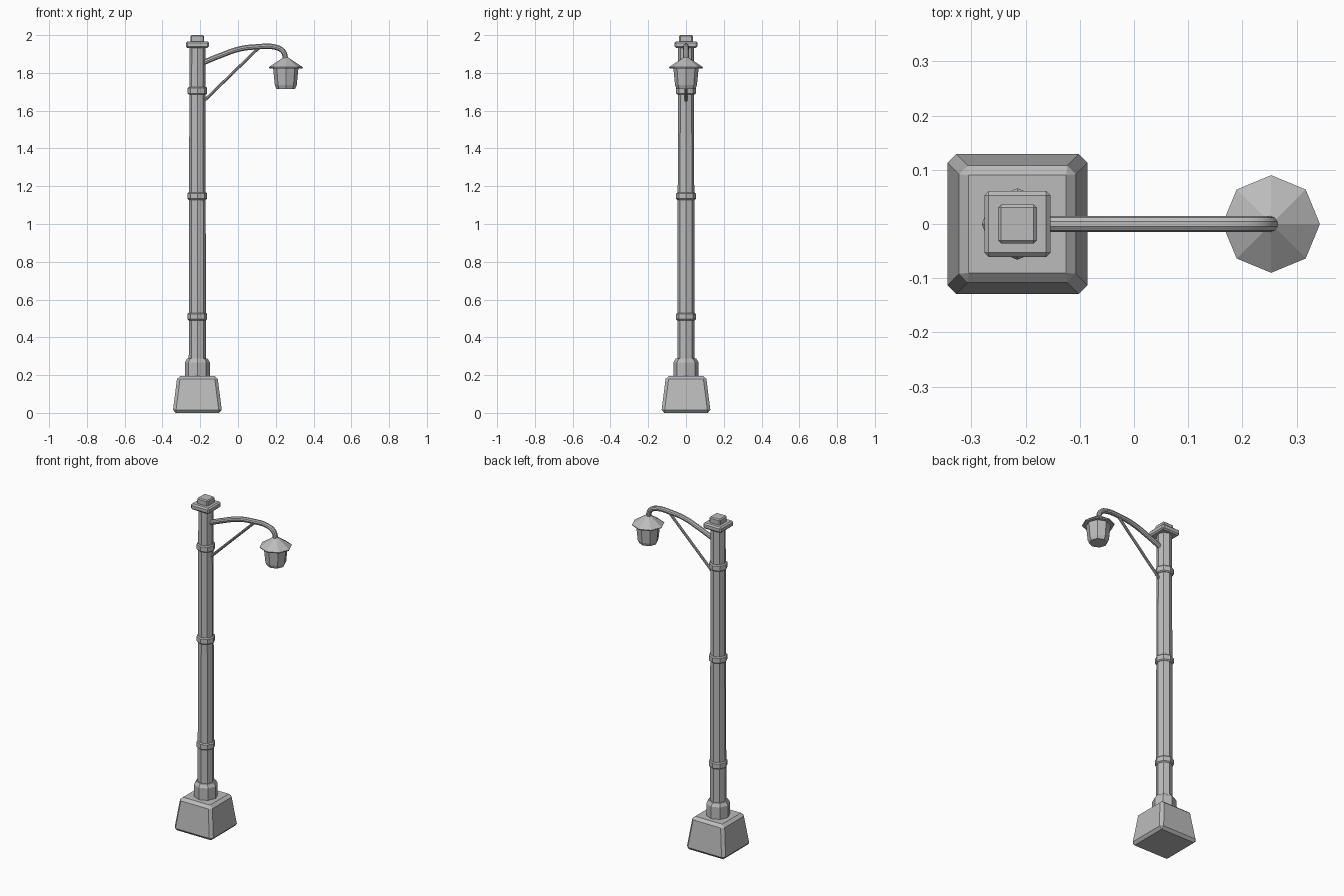
import bpy
import bmesh
from math import cos, sin, pi

cube = bpy.data.objects.get("Cube")
if cube:
    bpy.data.objects.remove(cube, do_unlink=True)

POST_X = -0.215
LAMP_X = 0.253

metal = bpy.data.materials.new("grey metal")
metal.use_nodes = True
GREY = (0.5, 0.5, 0.5, 1)
metal.diffuse_color = GREY
metal.node_tree.nodes["Principled BSDF"].inputs["Base Color"].default_value = GREY


def add_mesh(name, bm, x):
    bmesh.ops.recalc_face_normals(bm, faces=bm.faces)
    mesh = bpy.data.meshes.new(name)
    bm.to_mesh(mesh)
    bm.free()
    mesh.materials.append(metal)
    obj = bpy.data.objects.new(name, mesh)
    obj.location.x = x
    bpy.context.collection.objects.link(obj)
    return obj


def lathe(name, x, profile, sides=8):
    """Closed flat-sided solid from (radius, height) pairs, corners on the axes."""
    bm = bmesh.new()
    rings = [[bm.verts.new((r * cos(2 * pi * i / sides), r * sin(2 * pi * i / sides), z))
              for i in range(sides)] for r, z in profile]
    for low, high in zip(rings, rings[1:]):
        for i in range(sides):
            j = (i + 1) % sides
            bm.faces.new((low[i], low[j], high[j], high[i]))
    bm.faces.new(rings[0])
    bm.faces.new(rings[-1])
    return add_mesh(name, bm, x)


def block(name, x, low_half, high_half, z0, z1, chamfer):
    """Square block, optionally tapered, with chamfered edges."""
    bm = bmesh.new()
    bmesh.ops.create_cube(bm, size=2)
    for v in bm.verts:
        top = v.co.z > 0
        half = high_half if top else low_half
        v.co = (v.co.x * half, v.co.y * half, z1 if top else z0)
    bmesh.ops.bevel(bm, geom=bm.edges[:], offset=chamfer, segments=1,
                    profile=0.5, affect='EDGES')
    return add_mesh(name, bm, x)


def tube(name, points, radius):
    """Round tube through (x, z) points, turned into a mesh."""
    curve = bpy.data.curves.new(name, 'CURVE')
    curve.dimensions = '3D'
    curve.bevel_depth = radius
    curve.bevel_resolution = 3
    curve.resolution_u = 4
    curve.use_fill_caps = True
    spline = curve.splines.new('BEZIER')
    spline.bezier_points.add(len(points) - 1)
    for p, (x, z) in zip(spline.bezier_points, points):
        p.co = (x, 0, z)
        p.handle_left_type = p.handle_right_type = 'AUTO'
    curve.materials.append(metal)
    obj = bpy.data.objects.new(name, curve)
    bpy.context.collection.objects.link(obj)
    bpy.ops.object.select_all(action='DESELECT')
    obj.select_set(True)
    bpy.context.view_layer.objects.active = obj
    bpy.ops.object.convert(target='MESH')
    bpy.ops.object.shade_smooth_by_angle()


# Footing and post
block("base", POST_X, 0.131, 0.106, 0, 0.196, 0.016)
lathe("post_collar", POST_X, [(0.066, 0.19), (0.066, 0.268), (0.054, 0.288)])
lathe("post", POST_X, [(0.046, 0.19), (0.042, 1.94)])

# Raised bands around the post
for name, z in (("lower_band", 0.51), ("middle_band", 1.148), ("upper_band", 1.705)):
    lathe(name, POST_X, [(0.046, z - 0.02), (0.052, z - 0.014),
                         (0.052, z + 0.014), (0.046, z + 0.02)])

# Stepped cap
block("cap_plate", POST_X, 0.061, 0.061, 1.932, 1.967, 0.008)
block("cap_knob", POST_X, 0.036, 0.036, 1.96, 2.0, 0.006)

# Curved arm and diagonal brace
tube("arm", [(-0.2, 1.848), (-0.09, 1.893), (0.01, 1.927), (0.1, 1.938),
             (0.195, 1.937), (0.238, 1.915), (0.253, 1.87)], 0.0148)
tube("brace", [(-0.19, 1.642), (0.105, 1.928)], 0.008)

# Lantern
lathe("lamp_hood", LAMP_X, [(0.087, 1.824), (0.09, 1.83), (0.004, 1.888)])
lathe("lamp_body", LAMP_X, [(0.067, 1.825), (0.058, 1.735), (0.05, 1.716)])
